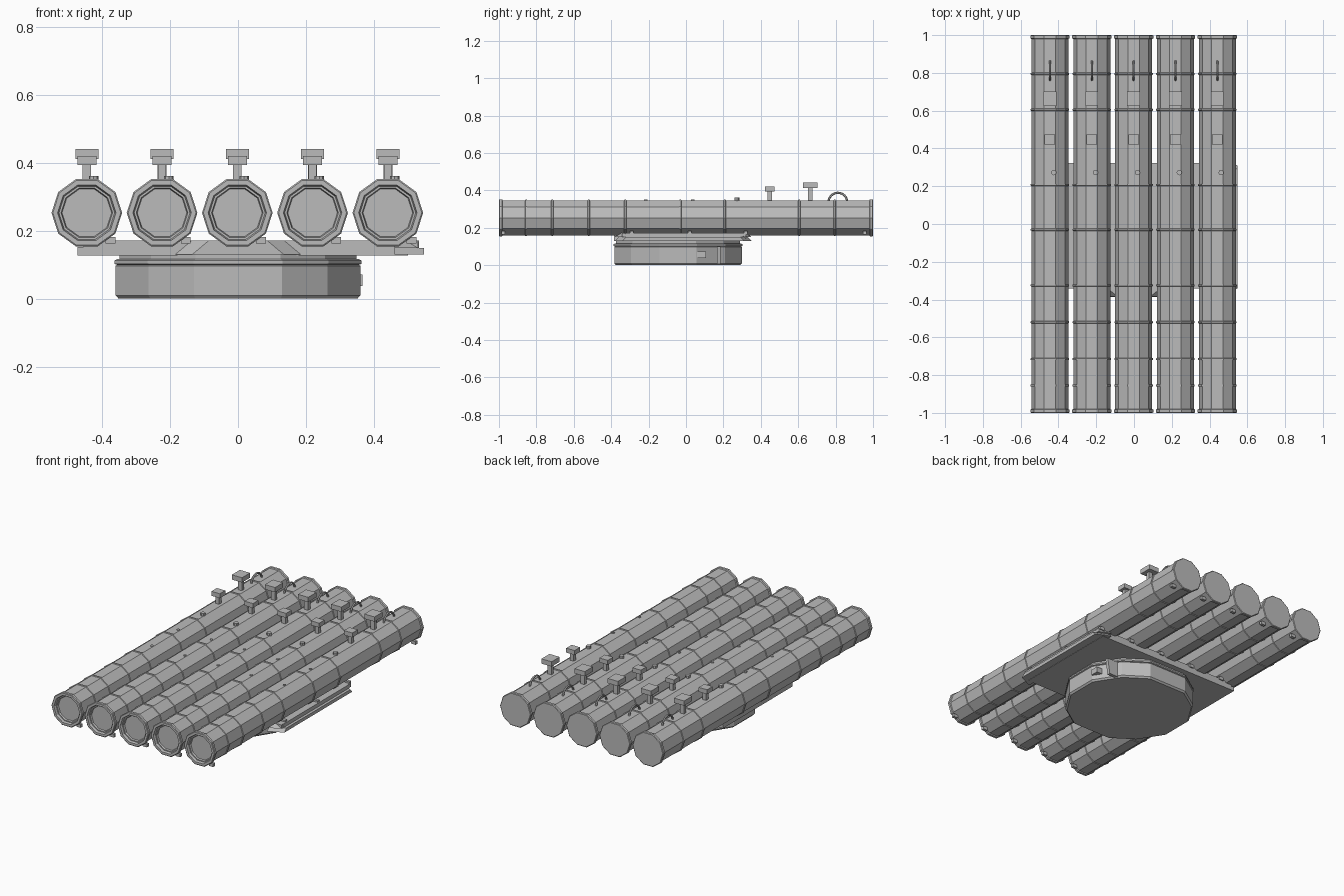
import bpy, bmesh
from math import sin, cos, pi, radians
from mathutils import Vector

cube = bpy.data.objects.get("Cube")
if cube:
    bpy.data.objects.remove(cube, do_unlink=True)

grey = bpy.data.materials.new("plain grey")
grey.use_nodes = True
GREY = (0.5, 0.5, 0.5, 1)
grey.diffuse_color = GREY
grey.node_tree.nodes["Principled BSDF"].inputs["Base Color"].default_value = GREY


def loft(name, rings):
    """Skin a stack of equal-length point rings and cap both ends."""
    bm = bmesh.new()
    loops = [[bm.verts.new(p) for p in ring] for ring in rings]
    n = len(loops[0])
    for a, b in zip(loops, loops[1:]):
        for i in range(n):
            j = (i + 1) % n
            bm.faces.new((a[i], a[j], b[j], b[i]))
    bm.faces.new(loops[0])
    bm.faces.new(loops[-1])
    bmesh.ops.recalc_face_normals(bm, faces=bm.faces)
    mesh = bpy.data.meshes.new(name)
    bm.to_mesh(mesh)
    bm.free()
    mesh.materials.append(grey)
    obj = bpy.data.objects.new(name, mesh)
    bpy.context.collection.objects.link(obj)
    return obj


def box(name, x, y, z):
    """Box from (min, max) pairs."""
    base = [(x[0], y[0]), (x[1], y[0]), (x[1], y[1]), (x[0], y[1])]
    return loft(name, [[(*p, h) for p in base] for h in z])


def knob(name, x, y, z, r, sides=8):
    ring = [(x + r * cos(2 * pi * i / sides), y + r * sin(2 * pi * i / sides)) for i in range(sides)]
    return loft(name, [[(*p, h) for p in ring] for h in z])


TUBE_Z = 0.253
TUBE_R = 0.098


def tube_profile():
    """Radius along y: recessed muzzle, end lips and narrow bands."""
    prof = [(-0.975, 0.073), (-0.985, 0.076), (-0.985, 0.082), (-1.0, 0.086), (-1.0, 0.1),
            (-0.997, 0.104), (-0.983, 0.104), (-0.98, TUBE_R)]
    for y in (-0.855, -0.715, -0.52, -0.325, -0.03, 0.207, 0.605, 0.795):
        prof += [(y - 0.006, TUBE_R), (y - 0.004, 0.102), (y + 0.004, 0.102), (y + 0.006, TUBE_R)]
    return prof + [(0.98, TUBE_R), (0.983, 0.104), (0.997, 0.104), (1.0, 0.1)]


def handle(name, x):
    """Bent carrying handle on top of the tube."""
    rings = []
    for k in range(13):
        a = pi * k / 12
        out = Vector((0, cos(a), sin(a)))
        centre = Vector((x, 0.812, 0.337)) + 0.05 * out
        rings.append([centre + 0.006 * (cos(t) * out + sin(t) * Vector((1, 0, 0)))
                      for t in (2 * pi * i / 6 for i in range(6))])
    return loft(name, rings)


# Five launch tubes with their top fittings
for i in range(5):
    x = (i - 2) * 0.2215 - 0.002
    n = f"_{i + 1}"
    loft("tube" + n, [[(x + r * cos(2 * pi * k / 10), y, TUBE_Z + r * sin(2 * pi * k / 10))
                       for k in range(10)] for y, r in tube_profile()])
    # Tall and short box-headed posts
    box("tall_post" + n, (x - 0.013, x + 0.013), (0.653, 0.675), (0.335, 0.415))
    box("tall_post_head" + n, (x - 0.034, x + 0.034), (0.625, 0.702), (0.412, 0.441))
    box("short_post" + n, (x - 0.012, x + 0.012), (0.437, 0.461), (0.335, 0.4))
    box("short_post_head" + n, (x - 0.028, x + 0.028), (0.422, 0.474), (0.393, 0.42))
    handle("handle" + n, x)
    # Knobs along the top
    knob("large_knob" + n, x + 0.02, 0.272, (0.335, 0.361), 0.014)
    for k, y in enumerate((0.037, -0.215)):
        knob(f"small_knob{n}_{k + 1}", x + 0.02, y, (0.335, 0.35), 0.009)
    # Lower side lugs
    for k, y in enumerate((-0.978, -0.29, 0.02, 0.32, 0.955)):
        box(f"side_lug{n}_{k + 1}", (x + 0.055, x + 0.084), (y - 0.009, y + 0.009), (0.163, 0.182))

# Turntable drum: irregular polygon with chamfered foot and lip
quarter = [(0.362, 0.1), (0.265, 0.252), (0.13, 0.3425)]
outline = quarter + [(-x, y) for x, y in reversed(quarter)]
outline += [(-x, -y) for x, y in outline]


def drum(name, profile):
    return loft(name, [[(x * s, y * s - 0.0425, z) for x, y in outline] for z, s in profile])


drum("turntable_drum", [(0, 0.97), (0.01, 0.995), (0.097, 0.995), (0.1, 0.985), (0.103, 1.005),
                        (0.112, 1.005), (0.117, 0.98)])
drum("turntable_neck", [(0.11, 0.965), (0.13, 0.965)])

# Side box and gusset on the drum
box("drum_side_box", (0.33, 0.366), (0.06, 0.108), (0.038, 0.072))
loft("drum_gusset", [[(0.27, y, 0.1), (0.35, y, 0.1), (0.335, y, 0.005), (0.27, y, 0.005)]
                     for y in (0.165, 0.185)])

# Cradle plate under the tubes, with raised front nose
box("cradle_plate", (-0.472, 0.5), (-0.342, 0.322), (0.128, 0.153))
box("cradle_top", (-0.455, 0.53), (-0.342, 0.322), (0.15, 0.172))
loft("cradle_nose", [[(-w, -0.3, z), (-w, -0.345, z), (-w + 0.05, -0.385, z),
                      (w - 0.05, -0.385, z), (w, -0.345, z), (w, -0.3, z)]
                     for z, w in ((0.13, 0.185), (0.172, 0.135))])

# Side rail with tapered ends
for name, lo, hi, z in (("side_rail_lower", 0.46, 0.548, (0.13, 0.15)),
                        ("side_rail_upper", 0.46, 0.532, (0.15, 0.172))):
    loft(name, [[(lo, -0.38 + t, h), (hi, -0.34 + t, h), (hi, 0.31 - t, h), (lo, 0.35 - t, h)]
                for h, t in zip(z, (0, 0.02))])
